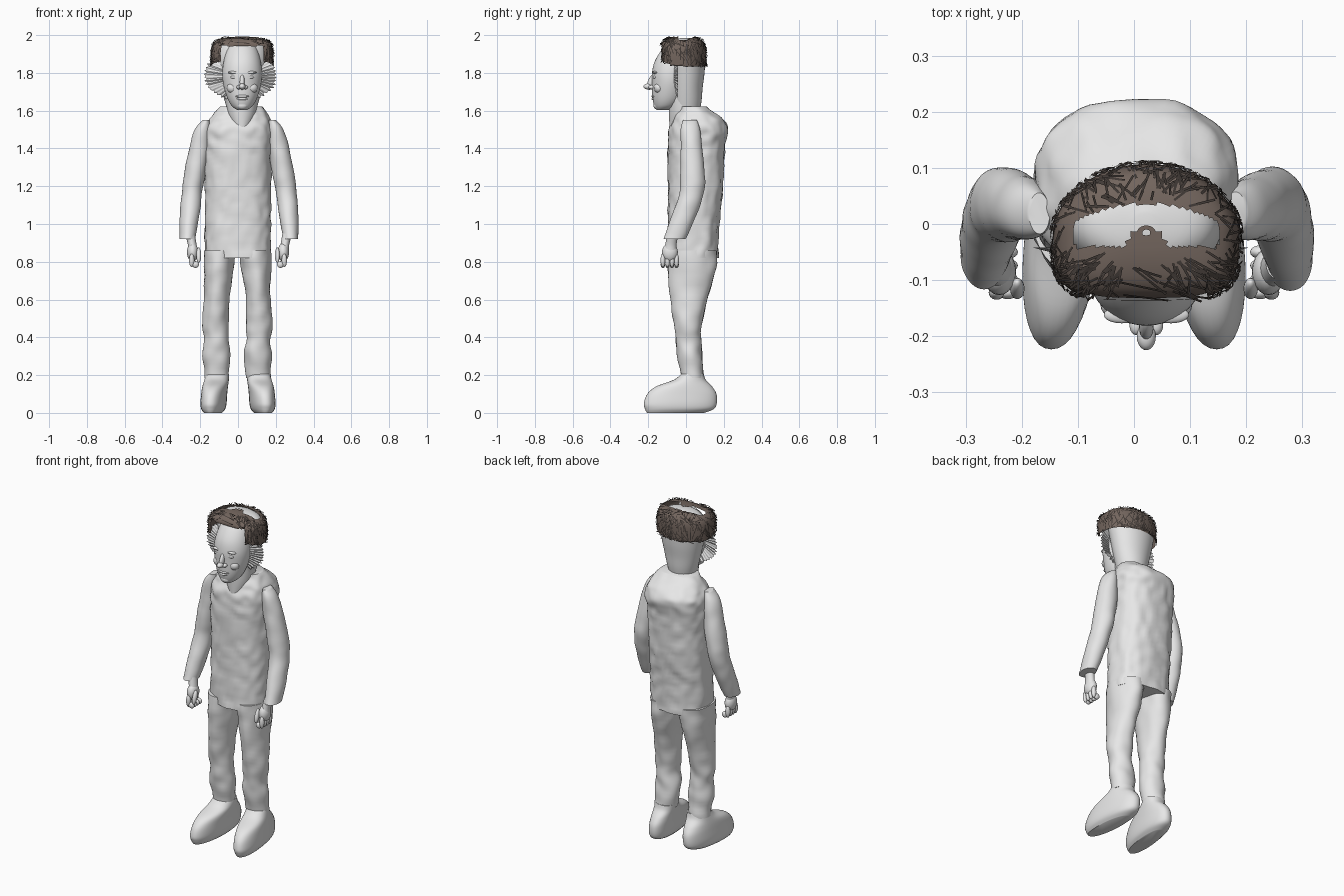
import bpy, bmesh, math, random
from mathutils import Vector, Matrix, noise

random.seed(4)
default = bpy.data.objects.get("Cube")
if default:
    bpy.data.objects.remove(default, do_unlink=True)


def material(name, colour):
    mat = bpy.data.materials.new(name)
    mat.use_nodes = True
    mat.diffuse_color = (*colour, 1)
    for node in mat.node_tree.nodes:
        if node.type == 'BSDF_PRINCIPLED':
            node.inputs["Base Color"].default_value = (*colour, 1)
    return mat


GREY = material("plain grey", (0.8, 0.8, 0.8))
BROWN = material("hair brown", (0.17, 0.13, 0.11))
DARK = material("dark strand brown", (0.05, 0.04, 0.035))


def finish(name, bm, mat, angle=50, smooth=True):
    """Turn a bmesh into a named, coloured object."""
    mesh = bpy.data.meshes.new(name)
    bm.to_mesh(mesh)
    bm.free()
    mesh.materials.append(mat)
    for poly in mesh.polygons:
        poly.use_smooth = smooth
    if smooth:
        mesh.set_sharp_from_angle(angle=math.radians(angle))
    obj = bpy.data.objects.new(name, mesh)
    bpy.context.collection.objects.link(obj)
    return obj


def curve_points(rings, steps):
    """Smooth interpolation through a list of equal-length tuples."""
    result = []
    last = len(rings) - 1
    for i in range(last):
        a, b, c, d = (rings[min(max(k, 0), last)] for k in (i - 1, i, i + 1, i + 2))
        for s in range(steps):
            t = s / steps
            result.append([
                q + 0.5 * t * (r - p + t * (2 * p - 5 * q + 4 * r - w + t * (3 * (q - r) + w - p)))
                for p, q, r, w in zip(a, b, c, d)])
    return result + [list(rings[last])]


def signed_power(v, e):
    return math.copysign(abs(v) ** e, v)


def loft(name, rings, side=1, shift=0, power=1, sides=40, steps=6, wrinkle=0, scale=14, toe_out=0):
    """Skin over rings of (centre x, centre y, height, radius x, radius y)."""
    bm = bmesh.new()
    loops = []
    for cx, cy, z, rx, ry in curve_points(rings, steps):
        loop = []
        for k in range(sides):
            a = math.tau * k / sides
            x = rx * signed_power(math.cos(a), power)
            y = ry * signed_power(math.sin(a), power)
            p = Vector((cx + x, cy + y, z))
            if wrinkle:
                out = Vector((x, y, 0)).normalized()
                p += out * wrinkle * noise.noise(Vector((p.x * side, p.y, p.z)) * scale)
            p.x = (p.x - toe_out * p.y) * side + shift
            loop.append(bm.verts.new(p))
        loops.append(loop)
    for low, high in zip(loops, loops[1:]):
        for k in range(sides):
            n = (k + 1) % sides
            bm.faces.new((low[k], low[n], high[n], high[k]))
    bm.faces.new(loops[0][::-1])
    bm.faces.new(loops[-1])
    bmesh.ops.recalc_face_normals(bm, faces=bm.faces)
    return finish(name, bm, GREY)


def blob(bm, centre, radii, tilt=0):
    matrix = (Matrix.Translation(centre) @ Matrix.Rotation(tilt, 4, 'X')
              @ Matrix.Diagonal((*radii, 1)))
    bmesh.ops.create_uvsphere(bm, u_segments=20, v_segments=12, radius=1, matrix=matrix)


# Shirt body
loft("shirt", [
    (0, .035, .82, .172, .135), (0, .04, 1, .174, .135), (0, .05, 1.2, .174, .145),
    (0, .055, 1.4, .178, .15), (.005, .065, 1.5, .18, .155), (.01, .065, 1.55, .163, .135),
    (.016, .045, 1.6, .128, .09), (.018, .035, 1.622, .11, .075)],
    power=.8, sides=64, steps=8, wrinkle=.009, scale=20)

# Sleeves, hands, trousers and shoes on both sides
for word, side in (("left", 1), ("right", -1)):
    loft(word + "_sleeve", [
        (.175, .02, 1.55, .018, .036), (.193, .023, 1.5, .042, .05), (.21, .03, 1.4, .055, .058),
        (.237, .035, 1.25, .058, .066), (.25, .028, 1.16, .054, .064),
        (.262, -.008, 1.05, .052, .065), (.273, -.06, .92, .041, .058)],
        side, .006, wrinkle=.004)
    loft(word + "_wrist", [
        (.258, -.07, .95, .026, .03), (.245, -.08, .89, .023, .03), (.24, -.085, .85, .026, .036)],
        side, .003, sides=20)

    bm = bmesh.new()
    blob(bm, (side * .24, -.085, .85), (.03, .042, .05))
    for finger in range(4):
        y = -.122 + finger * .024
        blob(bm, (side * .245, y, .807), (.014, .013, .036))
        blob(bm, (side * .225, y, .785), (.018, .012, .018))
    blob(bm, (side * .208, -.115, .835), (.013, .015, .042), -.3)
    finish(word + "_hand", bm, GREY)

    loft(word + "_trouser_leg", [
        (.094, .035, .86, .085, .13), (.1, .03, .75, .077, .125), (.11, .015, .6, .066, .097),
        (.114, .01, .47, .07, .073), (.111, .012, .39, .062, .069), (.11, .02, .3, .074, .066),
        (.11, .035, .185, .062, .058)],
        side, -.004, wrinkle=.008)
    loft(word + "_shoe", [
        (.128, -.055, 0, .045, .152), (.128, -.035, .02, .06, .182), (.127, -.03, .05, .066, .193),
        (.124, -.022, .1, .066, .183), (.12, -.01, .14, .066, .148),
        (.115, .02, .175, .064, .085), (.112, .034, .205, .06, .06)],
        side, power=.9, toe_out=.09)

# Neck, skull and face volume
loft("neck", [
    (.02, -.012, 1.5, .045, .075), (.02, -.01, 1.58, .075, .08), (.02, -.008, 1.68, .085, .085)])
loft("skull", [
    (.02, 0, 1.58, .07, .07), (.02, .002, 1.65, .09, .08), (.02, .002, 1.72, .108, .086),
    (.02, .002, 1.8, .126, .096), (.02, 0, 1.87, .138, .1), (.02, 0, 1.94, .127, .085),
    (.02, 0, 1.974, .09, .058), (.02, 0, 1.986, .02, .02)])
loft("face", [
    (.022, -.125, 1.603, .025, .03), (.022, -.108, 1.625, .055, .06), (.022, -.095, 1.67, .08, .083),
    (.022, -.085, 1.74, .1, .095), (.022, -.08, 1.8, .105, .1), (.022, -.07, 1.86, .098, .096),
    (.022, -.05, 1.92, .083, .08), (.022, -.03, 1.968, .06, .055)])

# Sculpted features: nose, nostrils, lips, chin, brows, eyes, cheeks
bm = bmesh.new()
mid = .022
blob(bm, (mid, -.182, 1.752), (.013, .02, .045), -.38)
blob(bm, (mid, -.2, 1.728), (.017, .025, .016))
blob(bm, (mid, -.17, 1.676), (.036, .014, .008))
blob(bm, (mid, -.167, 1.663), (.03, .015, .009))
blob(bm, (mid, -.15, 1.627), (.03, .022, .022))
for side in (1, -1):
    blob(bm, (mid + side * .018, -.18, 1.724), (.012, .018, .011))
    blob(bm, (mid + side * .042, -.163, 1.777), (.02, .012, .009))
    blob(bm, (mid + side * .044, -.162, 1.802), (.032, .015, .008))
    blob(bm, (mid + side * .05, -.143, 1.72), (.032, .027, .028))
finish("facial_features", bm, GREY)

# Thin ragged border that fans out behind the face
bm = bmesh.new()
hub = bm.verts.new((mid, -.095, 1.78))
rim = []
teeth = 46
for k in range(teeth * 2):
    a = math.pi * k / teeth
    r = (1 if k % 2 else .93) + random.uniform(-.03, .03)
    rim.append(bm.verts.new((.013 + .196 * r * math.cos(a), -.042, 1.785 + .135 * r * math.sin(a))))
for k, v in enumerate(rim):
    bm.faces.new((hub, v, rim[(k + 1) % len(rim)]))
finish("ragged_face_border", bm, GREY, smooth=False)

# Hair cap: a dome, flat across the front and pointed towards the back
PROFILE = curve_points([
    (0, 1.992), (.3, 1.991), (.55, 1.986), (.75, 1.977), (.9, 1.96), (.98, 1.93),
    (1, 1.88), (.99, 1.835)], 5)


def cap_point(row, angle, lift=0):
    s, z = PROFILE[row]
    c, n = math.cos(angle), math.sin(angle)
    power = .55 if n < 0 else 1.1
    x = (.166 * s + lift) * signed_power(c, power if n < 0 else 1)
    y = (.122 * s + lift) * signed_power(n, power)
    if z < 1.93:
        z += .03 * max(0, -n)
    return Vector((mid + x, -.015 + y, z + lift))


def is_bare(p):
    """Forehead opening and the crescent on the crown."""
    x = abs(p.x - mid)
    forehead = p.z < 1.945 and x < .112 and p.y < -.06
    tuft = math.hypot(x, p.y + .04) < .035
    crown = p.z > 1.95 and -.04 < p.y < .036 - 2 * x * x and x < .13
    return forehead or (crown and not tuft)


bm = bmesh.new()
spokes = 96
grid = [[bm.verts.new(cap_point(row, math.tau * k / spokes)) for k in range(spokes)]
        for row in range(1, len(PROFILE))]
for upper, lower in zip(grid, grid[1:]):
    for k in range(spokes):
        n = (k + 1) % spokes
        quad = (upper[k], lower[k], lower[n], upper[n])
        if not is_bare(sum((v.co for v in quad), Vector()) / 4):
            bm.faces.new(quad)
bmesh.ops.delete(bm, geom=[v for v in bm.verts if not v.link_faces], context='VERTS')
finish("hair_cap", bm, BROWN)

# Loose strands lying across the cap, some poking past its edge
bm = bmesh.new()
final_row = len(PROFILE) - 1
for k in range(520):
    row = random.randint(8, final_row)
    angle = random.uniform(0, math.tau)
    root = cap_point(row, angle, .002)
    tip = cap_point(min(final_row, row + random.randint(2, 9)),
                    angle + random.uniform(-.3, .3), .007)
    if row > final_row - 5:
        tip.z -= random.uniform(0, .014)
    if is_bare(root) or is_bare(tip) or is_bare((root + tip) / 2):
        continue
    outward = (root - Vector((mid, -.015, 1.85))).normalized()
    across = (tip - root).cross(outward).normalized() * .0022
    bm.faces.new([bm.verts.new(p) for p in (root - across, root + across, tip + across, tip - across)])
finish("hair_strands", bm, DARK, smooth=False)
